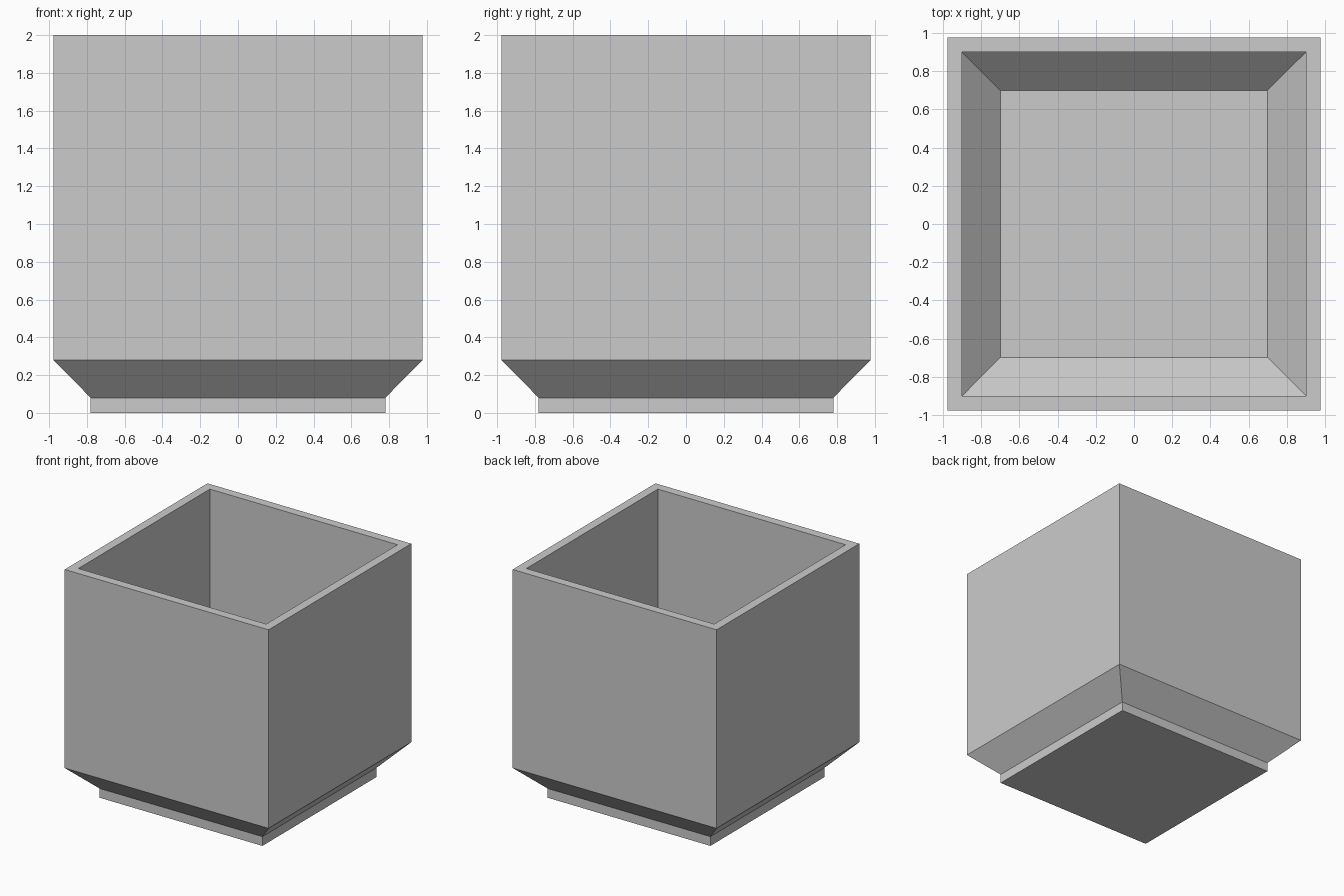
import bpy, bmesh

if "Cube" in bpy.data.objects:
    bpy.data.objects.remove(bpy.data.objects["Cube"])

# One plain grey for the whole planter
grey = bpy.data.materials.new("plain_grey")
grey.diffuse_color = (0.6, 0.6, 0.6, 1)
grey.use_nodes = True
grey.node_tree.nodes["Principled BSDF"].inputs["Base Color"].default_value = grey.diffuse_color

# (half width, height) from the foot, up the outside, over the rim, down to the inner floor
profile = [(0.78, 0.0), (0.78, 0.08), (0.977, 0.28), (0.977, 2.0),
           (0.90, 2.0), (0.90, 0.28), (0.70, 0.08)]

bm = bmesh.new()
rings = [[bm.verts.new((sx * w, sy * w, z))
          for sx, sy in ((-1, -1), (1, -1), (1, 1), (-1, 1))]
         for w, z in profile]

# Walls between neighbouring square rings
for low, high in zip(rings, rings[1:]):
    for i in range(4):
        j = (i + 1) % 4
        bm.faces.new((low[i], low[j], high[j], high[i]))

# Underside and inner floor
bm.faces.new(rings[0][::-1])
bm.faces.new(rings[-1])
bmesh.ops.recalc_face_normals(bm, faces=bm.faces)

mesh = bpy.data.meshes.new("square_planter")
bm.to_mesh(mesh)
bm.free()
mesh.materials.append(grey)
planter = bpy.data.objects.new("square_planter", mesh)
bpy.context.collection.objects.link(planter)
